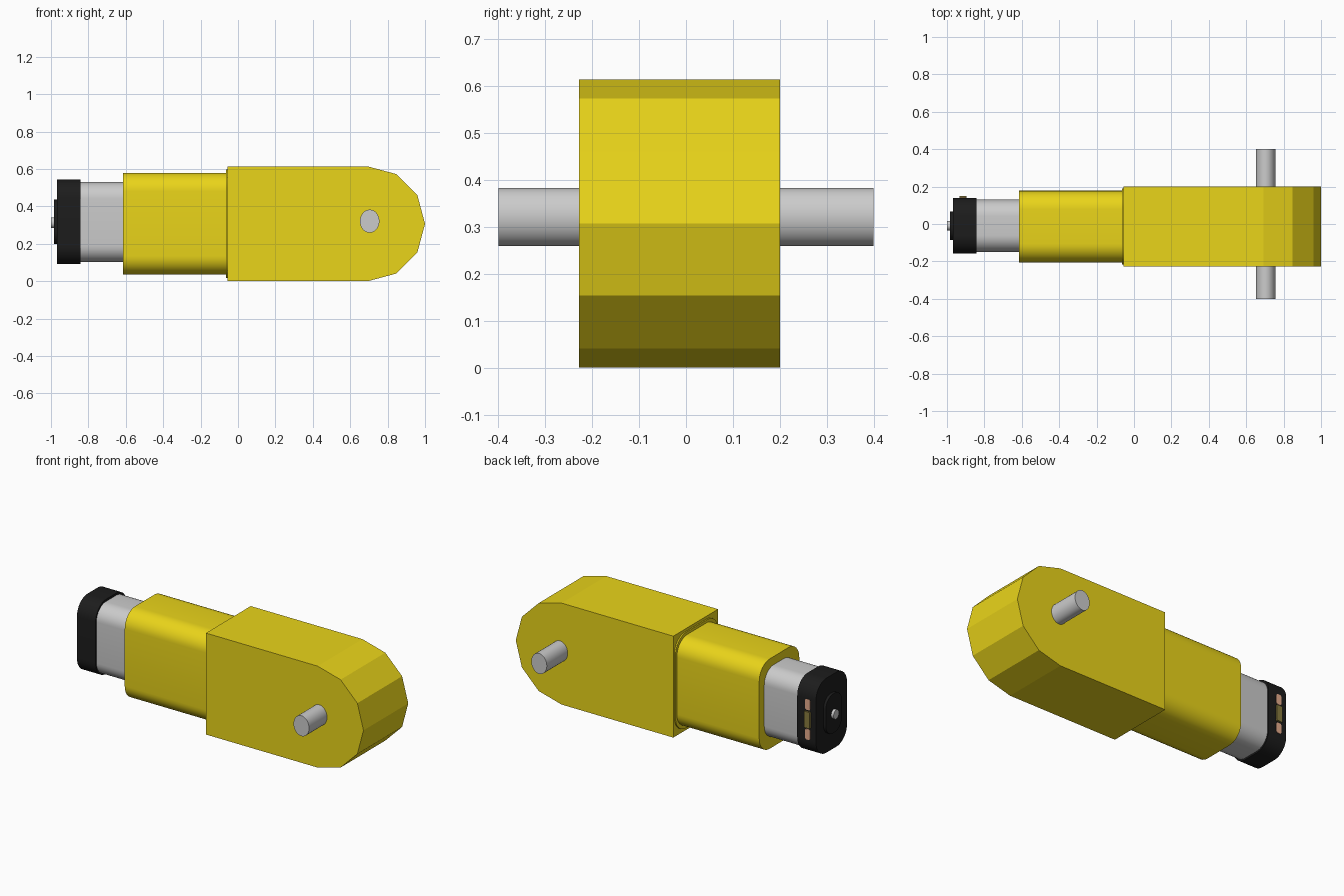
import bpy, bmesh, math
from mathutils import Vector

if "Cube" in bpy.data.objects:
    bpy.data.objects.remove(bpy.data.objects["Cube"])


def material(name, color):
    m = bpy.data.materials.new(name)
    m.diffuse_color = (*color, 1)
    m.use_nodes = True
    m.node_tree.nodes["Principled BSDF"].inputs["Base Color"].default_value = m.diffuse_color
    return m


yellow = material("yellow_plastic", (0.82, 0.66, 0.01))
black = material("black_plastic", (0.012, 0.012, 0.012))
copper = material("copper", (0.8, 0.42, 0.27))
brass = material("dull_brass", (0.25, 0.2, 0.05))


def prism(name, points, direction, mat=None, smooth=True):
    """Extrude a flat outline of 3D points along a vector."""
    bm = bmesh.new()
    face = bm.faces.new([bm.verts.new(p) for p in points])
    ext = bmesh.ops.extrude_face_region(bm, geom=[face])["geom"]
    verts = [g for g in ext if isinstance(g, bmesh.types.BMVert)]
    bmesh.ops.translate(bm, verts=verts, vec=Vector(direction))
    bmesh.ops.recalc_face_normals(bm, faces=bm.faces)
    me = bpy.data.meshes.new(name)
    bm.to_mesh(me)
    bm.free()
    ob = bpy.data.objects.new(name, me)
    bpy.context.collection.objects.link(ob)
    if mat:
        me.materials.append(mat)
    if smooth:
        bpy.ops.object.select_all(action='DESELECT')
        ob.select_set(True)
        bpy.context.view_layer.objects.active = ob
        bpy.ops.object.shade_smooth_by_angle(angle=math.radians(25))
    return ob


def rounded_rect(u0, u1, v0, v1, r, n=10):
    """Outline of a rectangle with round corners."""
    pts = []
    corners = [(u1 - r, v1 - r), (u0 + r, v1 - r), (u0 + r, v0 + r), (u1 - r, v0 + r)]
    for q, (u, v) in enumerate(corners):
        for i in range(n + 1):
            a = math.pi / 2 * (q + i / n)
            pts.append((u + r * math.cos(a), v + r * math.sin(a)))
    return pts


def ellipse(u, v, ru, rv, n=32):
    return [(u + ru * math.cos(2 * math.pi * i / n), v + rv * math.sin(2 * math.pi * i / n))
            for i in range(n)]


def along_x(name, outline, x0, x1, mat=None):
    return prism(name, [(x0, y, z) for y, z in outline], (x1 - x0, 0, 0), mat)


def along_y(name, outline, y0, y1, mat=None, smooth=True):
    return prism(name, [(x, y0, z) for x, z in outline], (0, y1 - y0, 0), mat, smooth)


# Gearbox housing with a faceted half-round end
R = 0.307
housing = [(-0.055, 2 * R), (-0.055, 0)]
housing += [(0.693 + R * math.cos(math.radians(a)), R + R * math.sin(math.radians(a)))
            for a in range(-90, 91, 30)]
along_y("gearbox_housing", housing, -0.228, 0.2, yellow, smooth=False)

# Output axle through the gearbox
along_y("output_axle", ellipse(0.704, 0.321, 0.052, 0.062), -0.4, 0.4)

# Motor sleeve and its thin collar
along_x("sleeve_collar", rounded_rect(-0.217, 0.19, 0.018, 0.597, 0.1), -0.063, -0.05, yellow)
along_x("motor_sleeve", rounded_rect(-0.205, 0.178, 0.036, 0.58, 0.1), -0.615, -0.05, yellow)

# Motor can and black end cap
along_x("motor_can", rounded_rect(-0.15, 0.13, 0.102, 0.53, 0.09), -0.85, -0.6)
along_x("end_cap", rounded_rect(-0.158, 0.14, 0.092, 0.543, 0.1), -0.968, -0.843, black)

# Bearing boss and rear shaft tip
along_x("bearing_boss", rounded_rect(-0.086, 0.068, 0.198, 0.436, 0.07), -0.984, -0.96, black)
along_x("rear_shaft", ellipse(-0.009, 0.313, 0.026, 0.028), -1.0, -0.97)

# Contacts on the side of the cap
for label, z0, z1 in (("upper", 0.375, 0.44), ("lower", 0.195, 0.26)):
    along_y(label + "_terminal", rounded_rect(-0.932, -0.897, z0, z1, 0.012, 4), 0.12, 0.143, copper)
along_y("contact_block", rounded_rect(-0.934, -0.895, 0.268, 0.367, 0.003, 2), 0.12, 0.151, brass)
